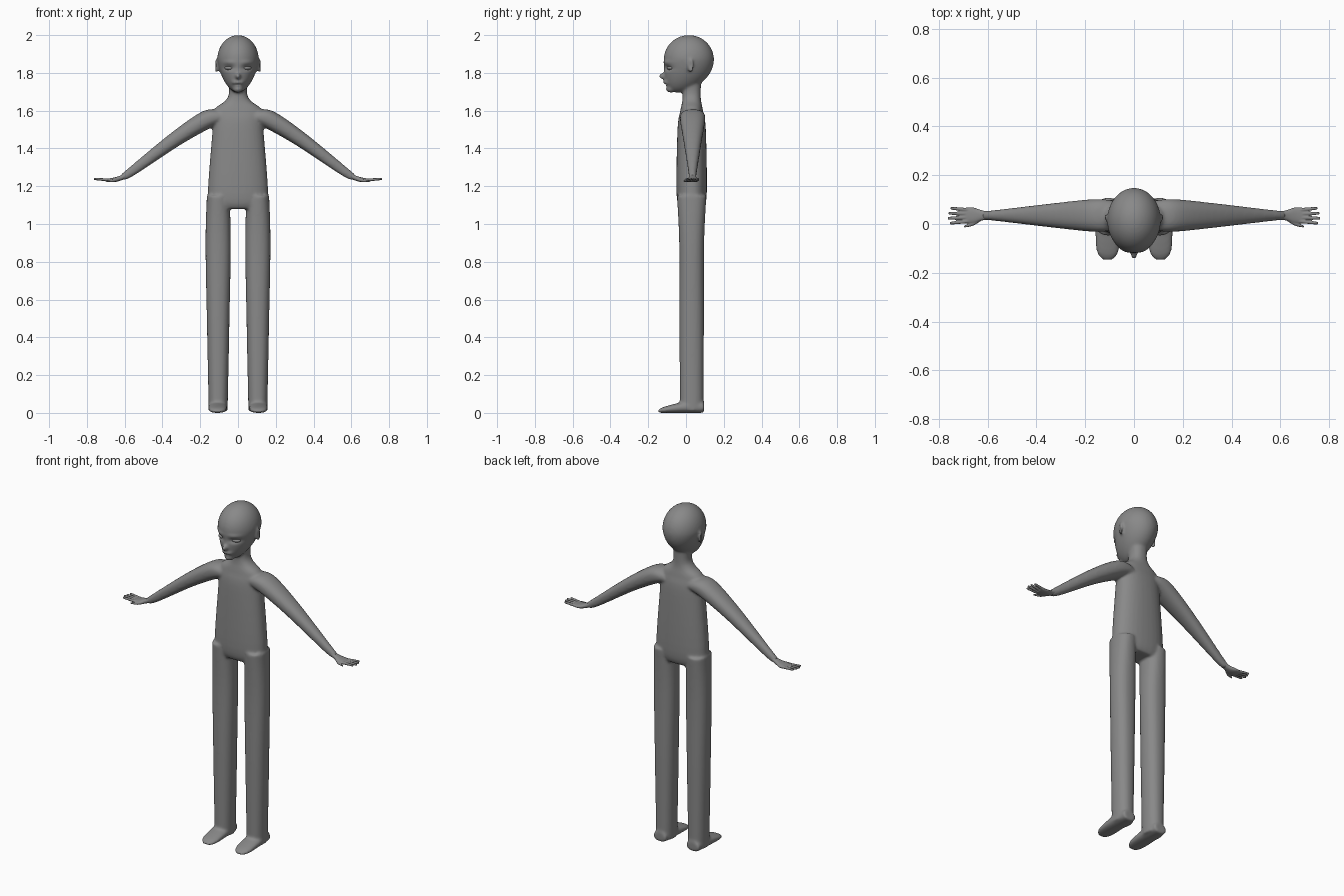
import bpy
import bmesh
import math
from mathutils import Vector, Matrix

cube = bpy.data.objects.get("Cube")
if cube:
    bpy.data.objects.remove(cube)

skin = bpy.data.materials.new("plain grey")
skin.use_nodes = True
grey = (0.25, 0.25, 0.25, 1)
skin.diffuse_color = grey
skin.node_tree.nodes["Principled BSDF"].inputs["Base Color"].default_value = grey

X_AXIS, Y_AXIS, Z_AXIS = Matrix.Identity(3)
SIDES = {"left": 1, "right": -1}


def catmull(a, b, c, d, t):
    """Smooth value between b and c."""
    return b + t / 2 * (c - a + t * (2 * a - 5 * b + 4 * c - d + t * (3 * (b - c) + d - a)))


def smooth_rows(rows, steps=6):
    """Fill in smooth rows between the given ones."""
    padded = [rows[0], *rows, rows[-1]]
    filled = []
    for window in zip(padded, padded[1:], padded[2:], padded[3:]):
        for step in range(steps):
            filled.append([catmull(*values, step / steps) for values in zip(*window)])
    return filled + [rows[-1]]


def loft(bm, rows, across, up, power=2.3, sides=32):
    """Skin superellipse rings; each row holds a centre and two radii."""
    rings = []
    for x, y, z, width, height in smooth_rows(rows):
        ring = []
        for k in range(sides):
            angle = math.tau * k / sides
            c, s = math.cos(angle), math.sin(angle)
            c = math.copysign(abs(c) ** (2 / power), c)
            s = math.copysign(abs(s) ** (2 / power), s)
            ring.append(bm.verts.new(Vector((x, y, z)) + across * width * c + up * height * s))
        rings.append(ring)
    faces = [bm.faces.new(rings[0]), bm.faces.new(rings[-1])]
    for low, high in zip(rings, rings[1:]):
        for k in range(sides):
            j = (k + 1) % sides
            faces.append(bm.faces.new((low[k], low[j], high[j], high[k])))
    bmesh.ops.recalc_face_normals(bm, faces=faces)


def column(bm, x, y, profile):
    """Upright loft from (height, half width, half depth) rows."""
    loft(bm, [(x, y, *row) for row in profile], X_AXIS, Y_AXIS)


def ball(bm, centre, radii, turn=0):
    """Add an ellipsoid and return its vertices."""
    matrix = Matrix.Translation(centre) @ Matrix.Rotation(turn, 4, 'Z') @ Matrix.Diagonal((*radii, 1))
    return bmesh.ops.create_uvsphere(bm, u_segments=40, v_segments=28, radius=1, matrix=matrix)["verts"]


def bump(distance_a, size_a, distance_b, size_b):
    """Soft round falloff in two directions."""
    return math.exp(-(distance_a / size_a) ** 2 - (distance_b / size_b) ** 2)


def finish(name, bm, voxel=None, relax=None):
    """Make an object, optionally blending overlapping parts into one skin."""
    mesh = bpy.data.meshes.new(name)
    bm.to_mesh(mesh)
    bm.free()
    part = bpy.data.objects.new(name, mesh)
    bpy.context.collection.objects.link(part)
    if voxel:
        blend = part.modifiers.new("blend", 'REMESH')
        blend.mode = 'VOXEL'
        blend.voxel_size = voxel
        soften = part.modifiers.new("soften", 'SMOOTH')
        soften.iterations = relax
        graph = bpy.context.evaluated_depsgraph_get()
        mesh = bpy.data.meshes.new_from_object(part.evaluated_get(graph))
        part.modifiers.clear()
        part.data = mesh
    mesh.materials.clear()
    mesh.materials.append(skin)
    mesh.shade_smooth()
    return part


# Torso and neck
bm = bmesh.new()
column(bm, 0, .03, [(1.08, .14, .06), (1.16, .16, .08), (1.5, .135, .075), (1.6, .13, .06),
                    (1.65, .07, .05), (1.69, .048, .048), (1.76, .05, .05)])

# Head: an egg whose lower half stretches, narrows and leans forward to the chin
crown, jaw_drop = 1.87, .175
for v in ball(bm, (0, .015, crown), (.11, .133, .13)):
    down = (crown - v.co.z) / .13
    if down > 0:
        v.co.z = crown - down * jaw_drop
        v.co.x *= 1 - .2 * down
        v.co.y -= .055 * down ** 2

# Nose, muzzle and chin
ball(bm, (0, -.117, 1.783), (.015, .027, .017))
ball(bm, (0, -.09, 1.75), (.036, .03, .02))
ball(bm, (0, -.08, 1.715), (.028, .027, .02))

for side in SIDES.values():
    # Legs
    column(bm, side * .105, .03, [(.01, .05, .062), (.5, .06, .065), (.9, .067, .066), (1.15, .06, .078)])

    # Feet, flat on the ground
    sole = [(-.147, .02, .008), (-.11, .046, .017), (0, .05, .03), (.096, .04, .03)]
    loft(bm, [(side * .108, y, height, width, height) for y, width, height in sole], X_AXIS, Z_AXIS)

    # Arms
    arm = [(.08, 1.57, .06, .045), (.16, 1.555, .067, .05), (.33, 1.45, .05, .04),
           (.56, 1.28, .023, .025), (.615, 1.245, .019, .016)]
    loft(bm, [(side * x, .035, *row) for x, *row in arm], Y_AXIS, Vector((side * .6, 0, .8)))

    # Ears
    ball(bm, (side * .114, .024, 1.838), (.008, .019, .036), -side / 2)

body = finish("body", bm, voxel=.007, relax=8)

# Mouth, eye sockets and brows pressed into the face, hollows into the ears
for v in body.data.vertices:
    x, y, z = abs(v.co.x), v.co.y, v.co.z
    if y < -.03 and z > 1.69:
        v.co.y += .007 * bump(x, .024, z - 1.738, .004)
        v.co.y += .014 * bump(x - .047, .028, z - 1.826, .013)
        v.co.y -= .005 * bump(x - .05, .034, z - 1.856, .01)
    elif x > .11 and z > 1.79:
        v.co.x -= math.copysign(.006, v.co.x) * bump(y - .026, .009, z - 1.84, .02)

for label, side in SIDES.items():
    # Eyes
    bm = bmesh.new()
    ball(bm, (side * .047, -.084, 1.826), (.025, .015, .011), side * .4)
    finish(label + "_eye", bm)

    # Wrist and palm
    bm = bmesh.new()
    palm = [(.585, 1.264, .019, .017), (.62, 1.244, .02, .014), (.66, 1.233, .033, .012), (.7, 1.232, .031, .007)]
    loft(bm, [(side * x, .035, *row) for x, *row in palm], Y_AXIS, Z_AXIS)

    # Four fanned fingers, the middle two longest
    for finger in range(4):
        root, spread = .057 - .015 * finger, .064 - .02 * finger
        tip = .766 - .008 * abs(finger - 1.7)
        loft(bm, [(side * .675, root, 1.232, .008, .008), (side * (tip - .01), spread, 1.238, .006, .006),
                  (side * tip, spread, 1.239, .003, .003)], Y_AXIS, Z_AXIS)

    # Thumb
    loft(bm, [(side * .63, .022, 1.237, .011, .009), (side * .66, .002, 1.23, .009, .008),
              (side * .697, -.011, 1.227, .004, .004)], Y_AXIS, Z_AXIS)
    finish(label + "_hand", bm, voxel=.0028, relax=3)
